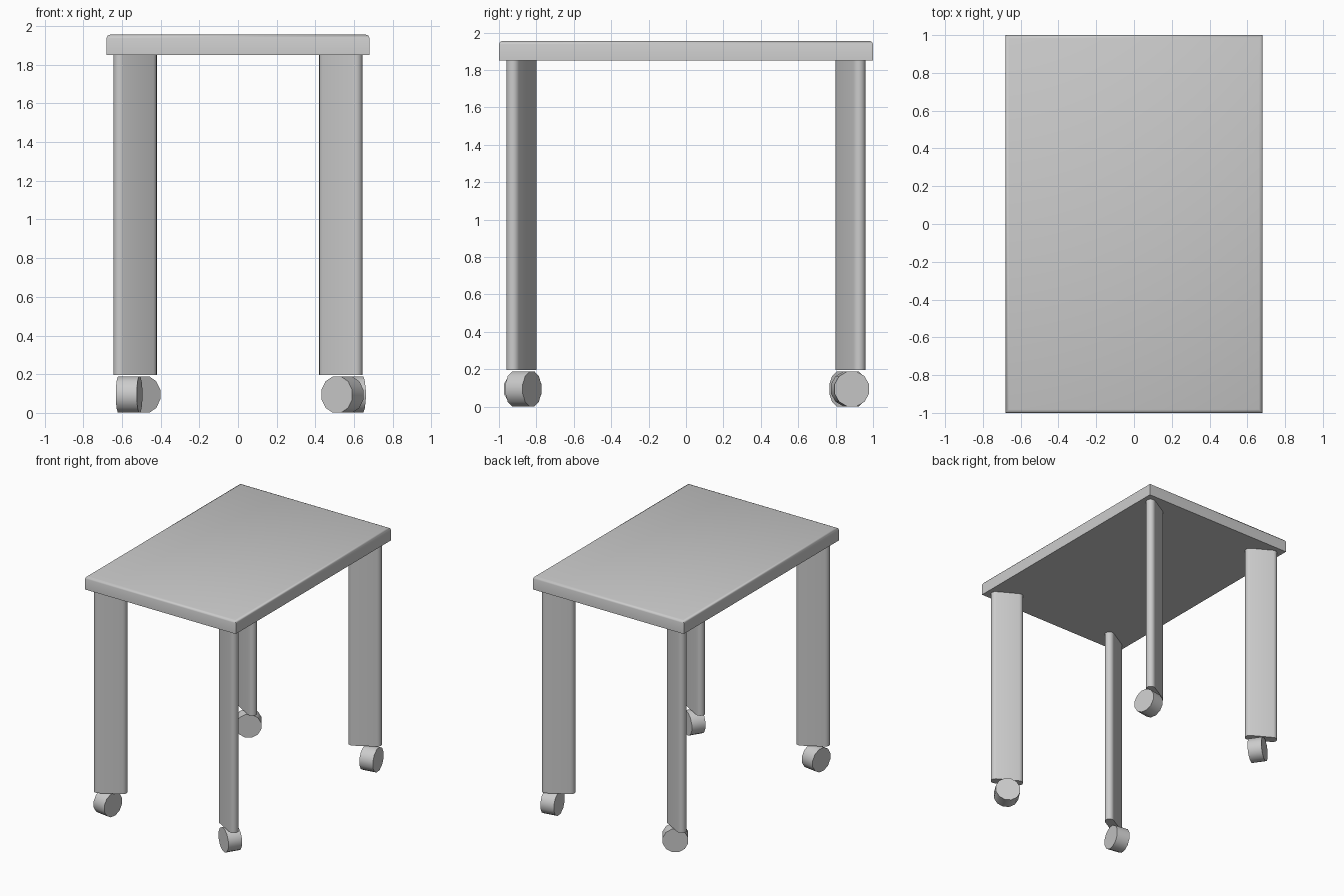
import bpy, bmesh, math
from mathutils import Matrix, Vector

cube = bpy.data.objects.get("Cube")
if cube:
    bpy.data.objects.remove(cube, do_unlink=True)

grey = bpy.data.materials.new("plain_grey")
grey.use_nodes = True
colour = (0.6, 0.6, 0.6, 1)
grey.diffuse_color = colour
grey.node_tree.nodes["Principled BSDF"].inputs["Base Color"].default_value = colour


def finish(name, bm, angle):
    """Turn a bmesh into a named, smooth-shaded grey object."""
    bmesh.ops.recalc_face_normals(bm, faces=bm.faces)
    mesh = bpy.data.meshes.new(name)
    bm.to_mesh(mesh)
    bm.free()
    mesh.materials.append(grey)
    obj = bpy.data.objects.new(name, mesh)
    bpy.context.collection.objects.link(obj)
    bpy.ops.object.select_all(action="DESELECT")
    obj.select_set(True)
    bpy.context.view_layer.objects.active = obj
    bpy.ops.object.shade_smooth_by_angle(angle=math.radians(angle))
    return obj


# Table top: slab with softened upper rim
bm = bmesh.new()
bmesh.ops.create_cube(bm, size=1, matrix=Matrix.Translation((0, 0, 1.9025))
                      @ Matrix.Diagonal((1.36, 2, 0.105, 1)))
rim = [e for e in bm.edges if all(v.co.z > 1.9 for v in e.verts)]
bmesh.ops.bevel(bm, geom=rim, offset=0.018, segments=2, profile=0.5, affect="EDGES")
finish("table_top", bm, 50)


def leg(name, sx, sy):
    """Flat leg with rounded ends, its long axis pointing to the corner."""
    bm = bmesh.new()
    half, radius, steps = 0.089, 0.0355, 8
    turn = Matrix.Rotation(math.radians(30) * sx * sy, 4, "Z")
    verts = []
    for side in (1, -1):
        for i in range(steps + 1):
            a = math.pi * (i / steps - 0.5)
            p = Vector((half + radius * math.cos(a), radius * math.sin(a), 0)) * side
            verts.append(bm.verts.new(turn @ p + Vector((sx * 0.532, sy * 0.88, 0.195))))
    base = bm.faces.new(verts)
    top = bmesh.ops.extrude_face_region(bm, geom=[base], use_keep_orig=True)["geom"]
    bmesh.ops.translate(bm, vec=(0, 0, 1.66),
                        verts=[v for v in top if isinstance(v, bmesh.types.BMVert)])
    finish(name, bm, 50)


def wheel(name, x, y, heading):
    """Twelve-sided roller lying on its axle, swivelled to a heading."""
    bm = bmesh.new()
    place = (Matrix.Translation((x, y, 0.0945))
             @ Matrix.Rotation(math.radians(heading), 4, "Z")
             @ Matrix.Rotation(math.pi / 2, 4, "Y")
             @ Matrix.Rotation(math.pi / 12, 4, "Z"))
    bmesh.ops.create_cone(bm, cap_ends=True, segments=12, radius1=0.097,
                          radius2=0.097, depth=0.11, matrix=place)
    finish(name, bm, 40)


# Legs and swivelled wheels at the four corners
corners = {
    "front_left": (1, -1, 0.54, -0.87, -122),
    "front_right": (-1, -1, -0.563, -0.873, -9),
    "back_left": (1, 1, 0.59, 0.877, 10),
    "back_right": (-1, 1, -0.51, 0.865, -55),
}
for corner, (sx, sy, x, y, heading) in corners.items():
    leg(corner + "_leg", sx, sy)
    wheel(corner + "_wheel", x, y, heading)
